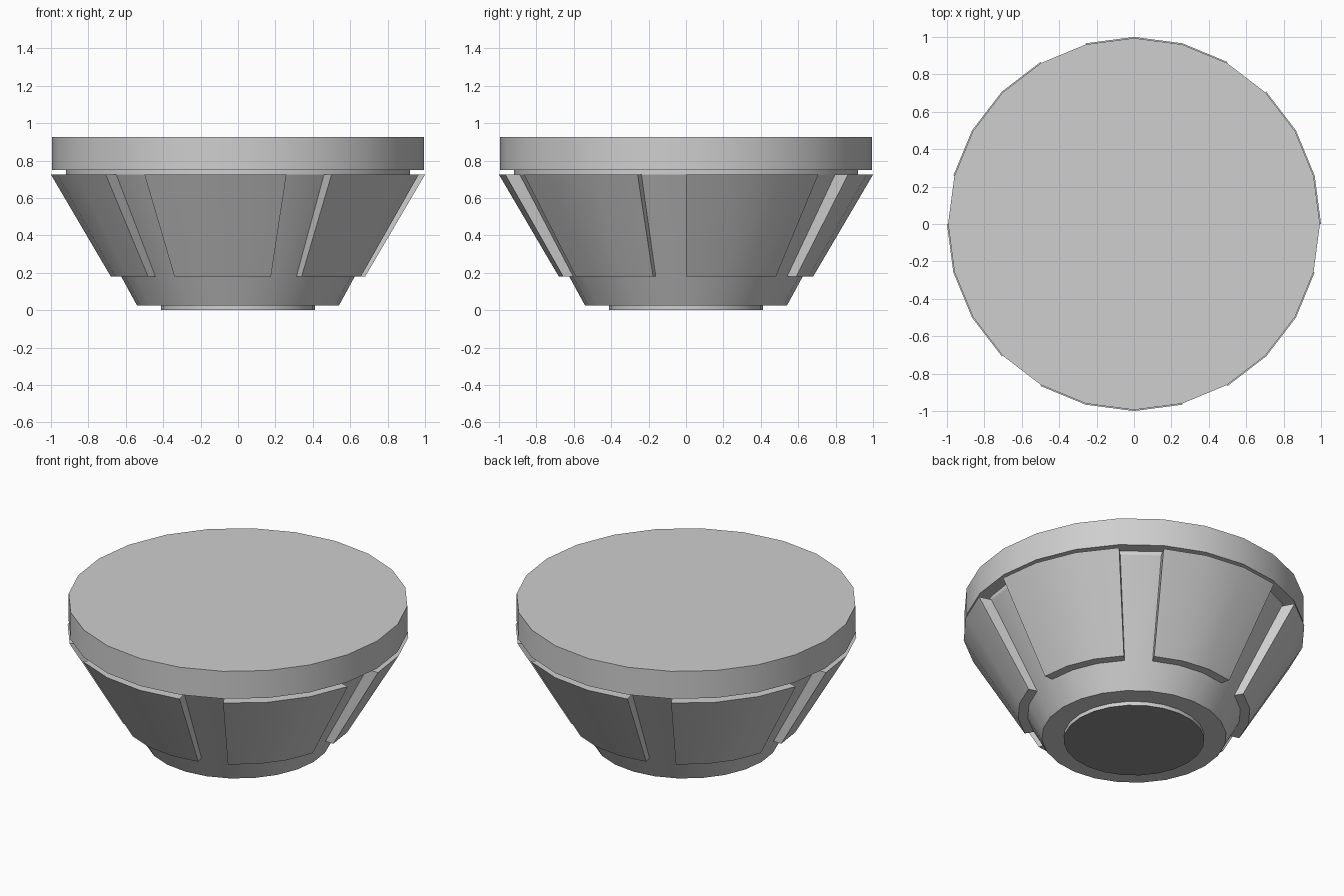
import bpy, bmesh, math

if "Cube" in bpy.data.objects:
    bpy.data.objects.remove(bpy.data.objects["Cube"])

SIDES = 24
STEP = math.tau / SIDES


def material(name, v):
    m = bpy.data.materials.new(name)
    m.diffuse_color = (v, v, v, 1)
    m.use_nodes = True
    m.node_tree.nodes["Principled BSDF"].inputs["Base Color"].default_value = m.diffuse_color
    return m


GREY = material("light grey", 0.62)
DARK = material("dark grey", 0.28)


def finish(bm, name, mats):
    bmesh.ops.recalc_face_normals(bm, faces=bm.faces)
    me = bpy.data.meshes.new(name)
    bm.to_mesh(me)
    bm.free()
    for m in mats:
        me.materials.append(m)
    ob = bpy.data.objects.new(name, me)
    bpy.context.collection.objects.link(ob)
    bpy.ops.object.select_all(action='DESELECT')
    ob.select_set(True)
    bpy.context.view_layer.objects.active = ob
    bpy.ops.object.shade_smooth_by_angle(angle=math.radians(25))
    return ob


def ring(bm, r, z, angles):
    return [bm.verts.new((r * math.cos(a), r * math.sin(a), z)) for a in angles]


def lathe(name, profile, mats=(GREY,)):
    """Closed turned solid from (radius, height) points, bottom to top."""
    bm = bmesh.new()
    rings = [ring(bm, r, z, [i * STEP for i in range(SIDES)]) for r, z in profile]
    for a, b in zip(rings, rings[1:]):
        for i in range(SIDES):
            j = (i + 1) % SIDES
            bm.faces.new((a[i], a[j], b[j], b[i]))
    bottom = bm.faces.new(rings[0][::-1])
    bm.faces.new(rings[-1])
    bottom.material_index = len(mats) - 1
    return finish(bm, name, mats)


def panel(name, start):
    """Raised plate spanning three facets of the cone."""
    bm = bmesh.new()
    angles = [start + i * STEP for i in range(4)]
    section = [(0.61, 0.18), (0.68, 0.18), (1.0, 0.725), (0.90, 0.725)]
    rings = [ring(bm, r, z, angles) for r, z in section]
    for k in range(4):
        a, b = rings[k], rings[(k + 1) % 4]
        for i in range(3):
            bm.faces.new((a[i], a[i + 1], b[i + 1], b[i]))
    for e in (0, 3):
        bm.faces.new([r[e] for r in rings])
    return finish(bm, name, (GREY,))


# foot with dark underside
lathe("foot", [(0.412, 0), (0.412, 0.03)], (GREY, DARK))
# tapered body with short neck
lathe("body", [(0.54, 0.025), (0.92, 0.725), (0.92, 0.755)])
# flat cap
lathe("cap", [(0.994, 0.75), (0.994, 0.927)])
# six raised side panels
for k in range(6):
    panel(f"side_panel_{k + 1}", k * 4 * STEP)
